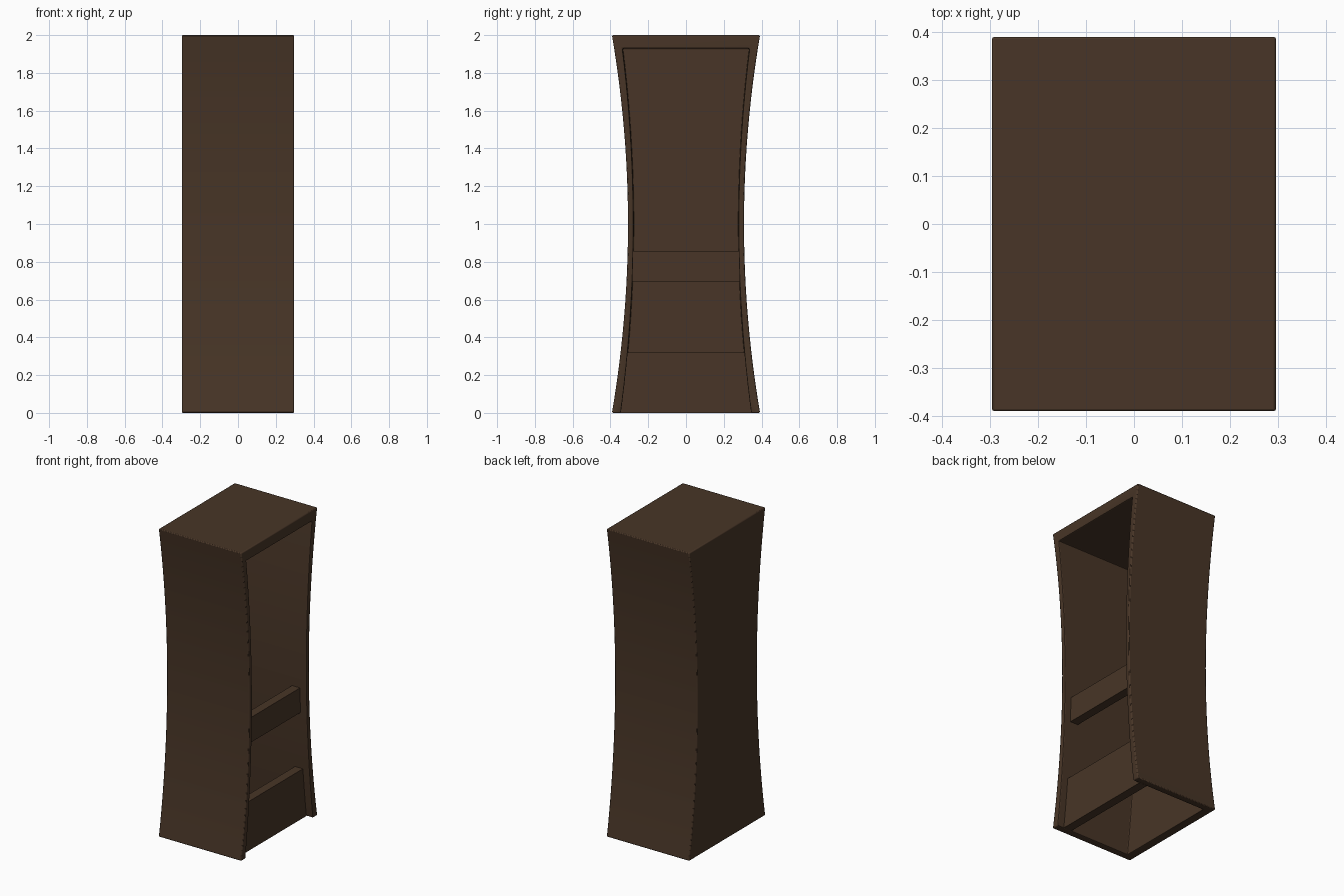
import bpy, bmesh

if "Cube" in bpy.data.objects:
    bpy.data.objects.remove(bpy.data.objects["Cube"])

wood = bpy.data.materials.new("dark_wood")
wood.diffuse_color = (0.065, 0.036, 0.020, 1)
wood.use_nodes = True
wood.node_tree.nodes["Principled BSDF"].inputs["Base Color"].default_value = wood.diffuse_color


def outer(z):
    return 0.307 + 0.085 * (z - 1) ** 2


def inner(z):
    return 0.278 + 0.067 * (z - 1) ** 2


def prism(name, width, z0, z1, x0, x1, steps):
    """Waisted side profile, extruded along x."""
    zs = [z0 + (z1 - z0) * i / steps for i in range(steps + 1)]
    loop = [(width(z), z) for z in zs] + [(-width(z), z) for z in reversed(zs)]
    bm = bmesh.new()
    face = bm.faces.new([bm.verts.new((x0, y, z)) for y, z in loop])
    ext = bmesh.ops.extrude_face_region(bm, geom=[face])
    verts = [g for g in ext["geom"] if isinstance(g, bmesh.types.BMVert)]
    bmesh.ops.translate(bm, verts=verts, vec=(x1 - x0, 0, 0))
    bmesh.ops.recalc_face_normals(bm, faces=bm.faces)
    mesh = bpy.data.meshes.new(name)
    bm.to_mesh(mesh)
    bm.free()
    mesh.materials.append(wood)
    ob = bpy.data.objects.new(name, mesh)
    bpy.context.collection.objects.link(ob)
    return ob


def bevel(ob, size):
    mod = ob.modifiers.new("soft_edges", "BEVEL")
    mod.width = size
    mod.segments = 2
    mod.limit_method = "ANGLE"


# Case: waisted body hollowed from the right side and from below
case = prism("cabinet_case", outer, 0, 2, -0.297, 0.297, 24)
hollow = prism("hollow_cutter", inner, -0.1, 1.93, -0.24, 0.4, 24)
hollow.hide_render = True
hollow.hide_viewport = True
cut = case.modifiers.new("hollow", "BOOLEAN")
cut.operation = "DIFFERENCE"
cut.solver = "EXACT"
cut.object = hollow
bevel(case, 0.006)

# Two recessed cross boards between the side walls
for name, z0, z1 in (("lower_board", 0.0, 0.32), ("upper_board", 0.695, 0.857)):
    prism(name, lambda z: inner(z) + 0.004, z0, z1, 0.193, 0.25, 4)

# Smooth curved sides, crisp corners
bpy.ops.object.select_all(action="DESELECT")
case.select_set(True)
bpy.context.view_layer.objects.active = case
bpy.ops.object.shade_smooth_by_angle()
